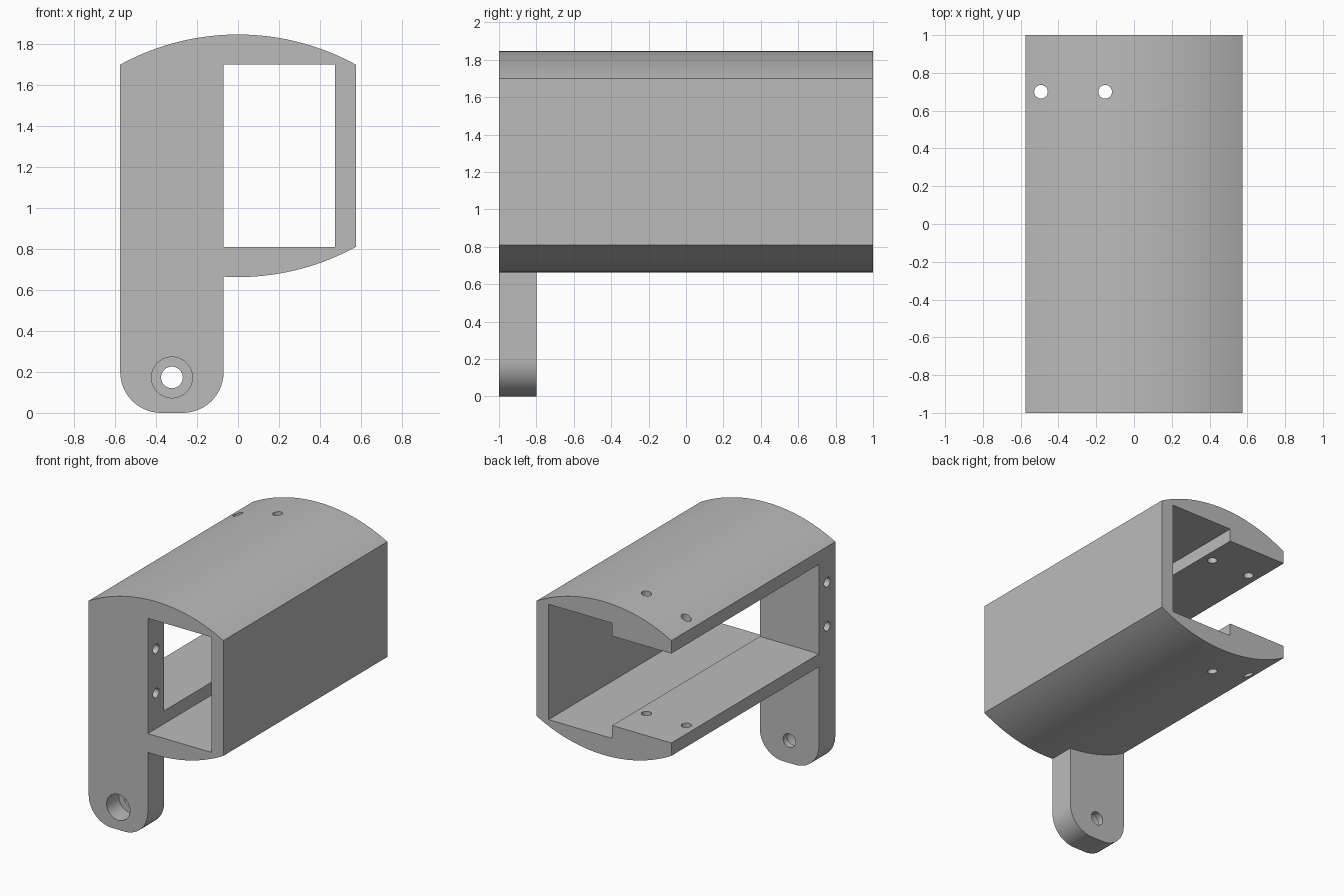
import bpy, math
from math import sin, cos, pi
from mathutils import Matrix

cube = bpy.data.objects.get("Cube")
if cube:
    bpy.data.objects.remove(cube, do_unlink=True)

HALF_W = 0.575            # half width of the housing
LOW, HIGH = 0.81, 1.70    # heights where the curved faces meet the sides
RISE = 0.147              # bulge of the curved faces
LEG_IN = -0.07            # inner edge of the leg
LIP = 0.10                # ledge thickness on the open side
PLATE_BACK = -0.8         # rear face of the front plate

grey = bpy.data.materials.new("plain grey")
grey.use_nodes = True
colour = (0.5, 0.5, 0.5, 1)
grey.diffuse_color = colour
grey.node_tree.nodes["Principled BSDF"].inputs["Base Color"].default_value = colour


def prism(name, outline, y0, y1):
    """Extrude a counter-clockwise (x, z) outline from y0 to y1."""
    n = len(outline)
    verts = [(x, y, z) for y in (y0, y1) for x, z in outline]
    faces = [list(range(n)), list(range(2 * n - 1, n - 1, -1))]
    faces += [(i, i + n, (i + 1) % n + n, (i + 1) % n) for i in range(n)]
    mesh = bpy.data.meshes.new(name)
    mesh.from_pydata(verts, [], faces)
    mesh.materials.append(grey)
    obj = bpy.data.objects.new(name, mesh)
    bpy.context.collection.objects.link(obj)
    return obj


def box(name, x0, x1, z0, z1, y0, y1):
    return prism(name, [(x0, z0), (x1, z0), (x1, z1), (x0, z1)], y0, y1)


def arc(cx, cz, r, a0, a1, steps):
    angles = [a0 + (a1 - a0) * i / steps for i in range(steps + 1)]
    return [(cx + r * cos(a), cz + r * sin(a)) for a in angles]


def drill(name, r, start, end, axis, centre):
    """Round cutter running from start to end along the given axis."""
    obj = prism(name, arc(0, 0, r, 0, 2 * pi * 31 / 32, 31), start, end)
    turn = {"x": Matrix.Rotation(-pi / 2, 4, "Z"),
            "y": Matrix.Identity(4),
            "z": Matrix.Rotation(pi / 2, 4, "X")}[axis]
    obj.data.transform(Matrix.Translation(centre) @ turn)
    return obj


def combine(target, other, operation):
    mod = target.modifiers.new(operation.title(), "BOOLEAN")
    mod.operation, mod.solver, mod.object = operation, "EXACT", other
    bpy.context.view_layer.objects.active = target
    bpy.ops.object.modifier_apply(modifier=mod.name)
    bpy.data.objects.remove(other, do_unlink=True)


# Housing with curved top and bottom
radius = (HALF_W ** 2 + RISE ** 2) / (2 * RISE)
half = math.asin(HALF_W / radius)
top = arc(0, HIGH + RISE - radius, radius, pi / 2 - half, pi / 2 + half, 40)
bottom = arc(0, LOW - RISE + radius, radius, -pi / 2 - half, -pi / 2 + half, 40)
housing = prism("housing", bottom + top, -1, 1)

# Front leg with rounded foot
R = 0.2
foot = arc(-HALF_W + R, R, R, pi, 1.5 * pi, 14) + arc(LEG_IN - R, R, R, -pi / 2, 0, 14)
leg = prism("front_leg", foot + [(LEG_IN, 1.2), (-HALF_W, 1.2)], -1, PLATE_BACK)
combine(housing, leg, "UNION")

# Main channel, then the side opening behind the front plate
combine(housing, box("channel_cutter", LEG_IN, 0.473, LOW, HIGH, -1.2, 1.2), "DIFFERENCE")
combine(housing, box("side_cutter", -0.8, 0, LOW + LIP, HIGH - LIP, PLATE_BACK, 1.2),
        "DIFFERENCE")

# Pivot hole with counterbore
mid = (LEG_IN - HALF_W) / 2
combine(housing, drill("pivot_cutter", 0.053, -1.2, -0.7, "y", (mid, 0, 0.173)), "DIFFERENCE")
combine(housing, drill("bore_cutter", 0.1, -1.2, -0.85, "y", (mid, 0, 0.173)), "DIFFERENCE")

# Screw holes through both lips and through the front plate
for side in (-0.17, 0.17):
    lip = drill("lip_cutter", 0.036, -2.2, -0.4, "z", (mid, 0.7, 0))
    lip.data.transform(Matrix.Translation((side, 0, 0)))
    # keep the cutter upright whichever way it was turned
    low = min(v.co.z for v in lip.data.vertices)
    if low < 0:
        lip.data.transform(Matrix.Translation((0, 0, 0.4 - low)))
    combine(housing, lip, "DIFFERENCE")
    plate = drill("plate_cutter", 0.036, -0.8, 0.2, "x", (0, -0.9, 1.255 + side))
    combine(housing, plate, "DIFFERENCE")

# Smooth curves, crisp edges
housing.name = "bracket_housing"
bpy.ops.object.select_all(action="DESELECT")
housing.select_set(True)
bpy.context.view_layer.objects.active = housing
bpy.ops.object.shade_smooth_by_angle(angle=math.radians(30))
